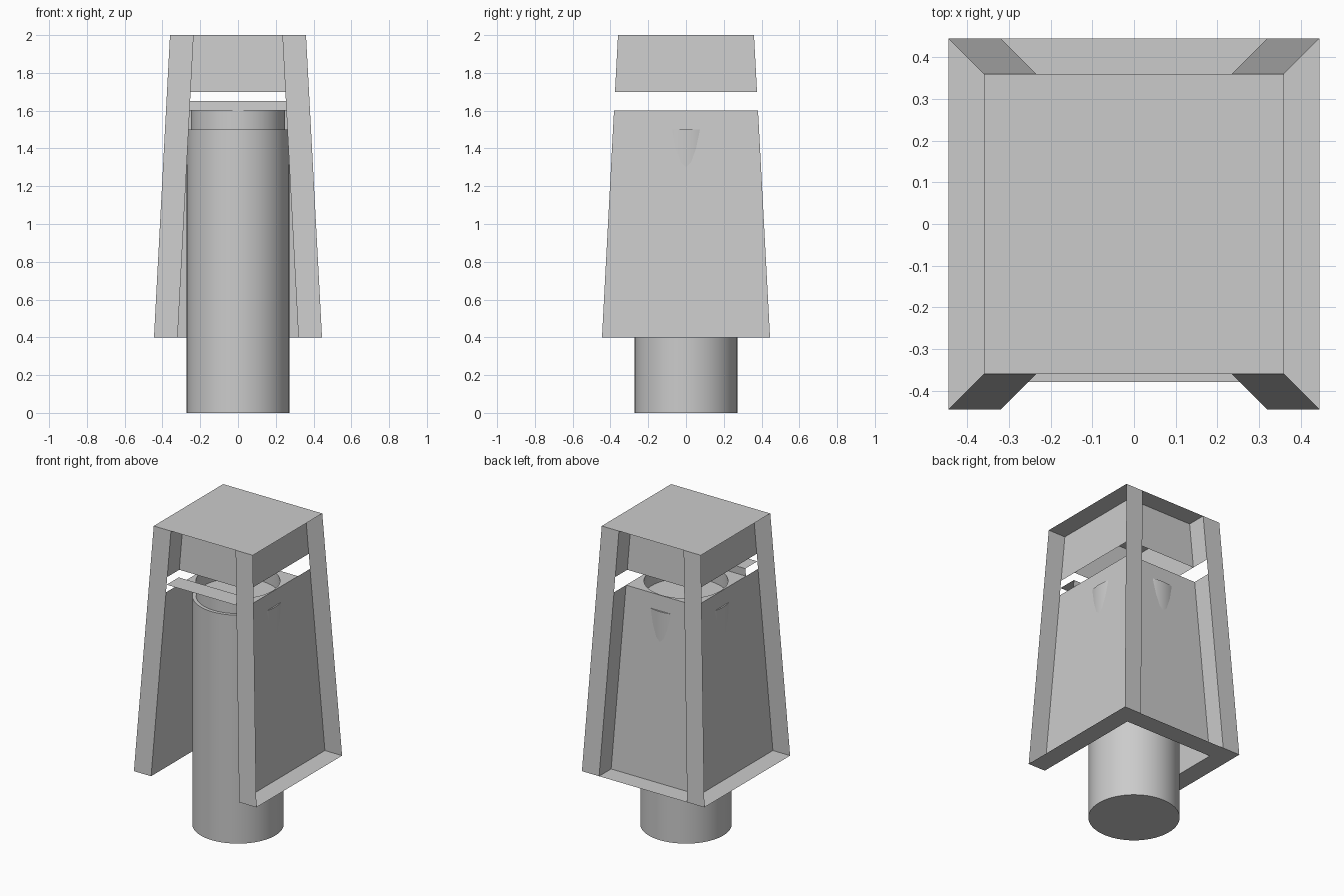
import bpy, bmesh, math

cube = bpy.data.objects.get("Cube")
if cube:
    bpy.data.objects.remove(cube, do_unlink=True)

grey = bpy.data.materials.new("plain grey")
grey.use_nodes = True
grey.diffuse_color = (0.6, 0.6, 0.6, 1)
grey.node_tree.nodes["Principled BSDF"].inputs["Base Color"].default_value = (0.6, 0.6, 0.6, 1)

BASE, SHELF, GAP, TOP = 0.4, 1.6, 1.7, 2.0
DEPTH = 0.125


def outer(z):
    """Half width of the tapered frame at height z."""
    return 0.36 + (TOP - z) * 0.053


def inner(z):
    return outer(z) - DEPTH


def sheet(name, *quads):
    """Thin object made of flat four-sided faces."""
    bm = bmesh.new()
    for quad in quads:
        bm.faces.new([bm.verts.new(p) for p in quad])
    bmesh.ops.remove_doubles(bm, verts=bm.verts, dist=0.0001)
    return finish(name, bm)


def finish(name, bm):
    mesh = bpy.data.meshes.new(name)
    bm.to_mesh(mesh)
    bm.free()
    mesh.materials.append(grey)
    ob = bpy.data.objects.new(name, mesh)
    bpy.context.collection.objects.link(ob)
    return ob


def flat(x0, x1, y0, y1, z):
    return [(x0, y0, z), (x1, y0, z), (x1, y1, z), (x0, y1, z)]


def side_wall(s, z0, z1):
    return [(s * inner(z), t * outer(z), z)
            for z, t in ((z0, -s), (z0, s), (z1, s), (z1, -s))]


def end_wall(s, z0, z1):
    return [(t * inner(z), s * inner(z), z)
            for z, t in ((z0, s), (z0, -s), (z1, -s), (z1, s))]


# Corner legs: flat strips on the front and back
for sx, xname in ((-1, "right"), (1, "left")):
    for sy, yname in ((-1, "front"), (1, "back")):
        quad = [(sx * f(z), sy * outer(z), z)
                for f, z in ((inner, BASE), (outer, BASE), (outer, TOP), (inner, TOP))]
        sheet(f"{yname}_{xname}_leg", quad if sx * sy < 0 else quad[::-1])

    # Recessed side panels, below and above the slot
    sheet(f"{xname}_panel", side_wall(sx, BASE, SHELF))
    sheet(f"{xname}_top_band", side_wall(sx, GAP, TOP))

# Recessed front and back panels; the front is open below
sheet("back_panel", end_wall(1, BASE, SHELF))
sheet("back_top_band", end_wall(1, GAP, TOP))
sheet("front_top_band", end_wall(-1, GAP, TOP))

# Roof plate
h = outer(TOP)
sheet("roof", flat(-h, h, -h, h, TOP))

# Ledge around three sides of the base
o, i = outer(BASE), inner(BASE)
sheet("base_ledge", flat(-o, -i, -o, o, BASE), flat(i, o, -o, o, BASE),
      flat(-i, i, i, o, BASE))

# Front crossbar: top strip and rear strip
BAR = 1.65
a, b, c = inner(BAR), outer(BAR), inner(SHELF)
sheet("front_crossbar", flat(-a, a, -b, -a, BAR),
      [(-c, -c, SHELF), (c, -c, SHELF), (a, -a, BAR), (-a, -a, BAR)])

# Shelf with a round hole and a short collar hanging from it
SIDES, HOLE, COLLAR = 64, 0.25, 1.5
bm = bmesh.new()
rings = [[], [], []]
for k in range(SIDES):
    ang = 2 * math.pi * k / SIDES
    x, y = math.cos(ang), math.sin(ang)
    q = c / max(abs(x), abs(y))
    for ring, r, z in zip(rings, (q, HOLE, HOLE), (SHELF, SHELF, COLLAR)):
        ring.append(bm.verts.new((x * r, y * r, z)))
for ring_a, ring_b in zip(rings, rings[1:]):
    for k in range(SIDES):
        n = (k + 1) % SIDES
        bm.faces.new((ring_a[k], ring_a[n], ring_b[n], ring_b[k]))
shelf = finish("shelf_and_collar", bm)

# Central post
bpy.ops.mesh.primitive_cylinder_add(vertices=SIDES, radius=0.272, depth=COLLAR,
                                    location=(0, 0, COLLAR / 2))
post = bpy.context.object
post.name = "post"
post.data.materials.append(grey)

# Smooth the round parts, keeping sharp rims
bpy.ops.object.select_all(action="DESELECT")
for ob in (shelf, post):
    ob.select_set(True)
bpy.context.view_layer.objects.active = post
bpy.ops.object.shade_smooth_by_angle(angle=math.radians(30))
